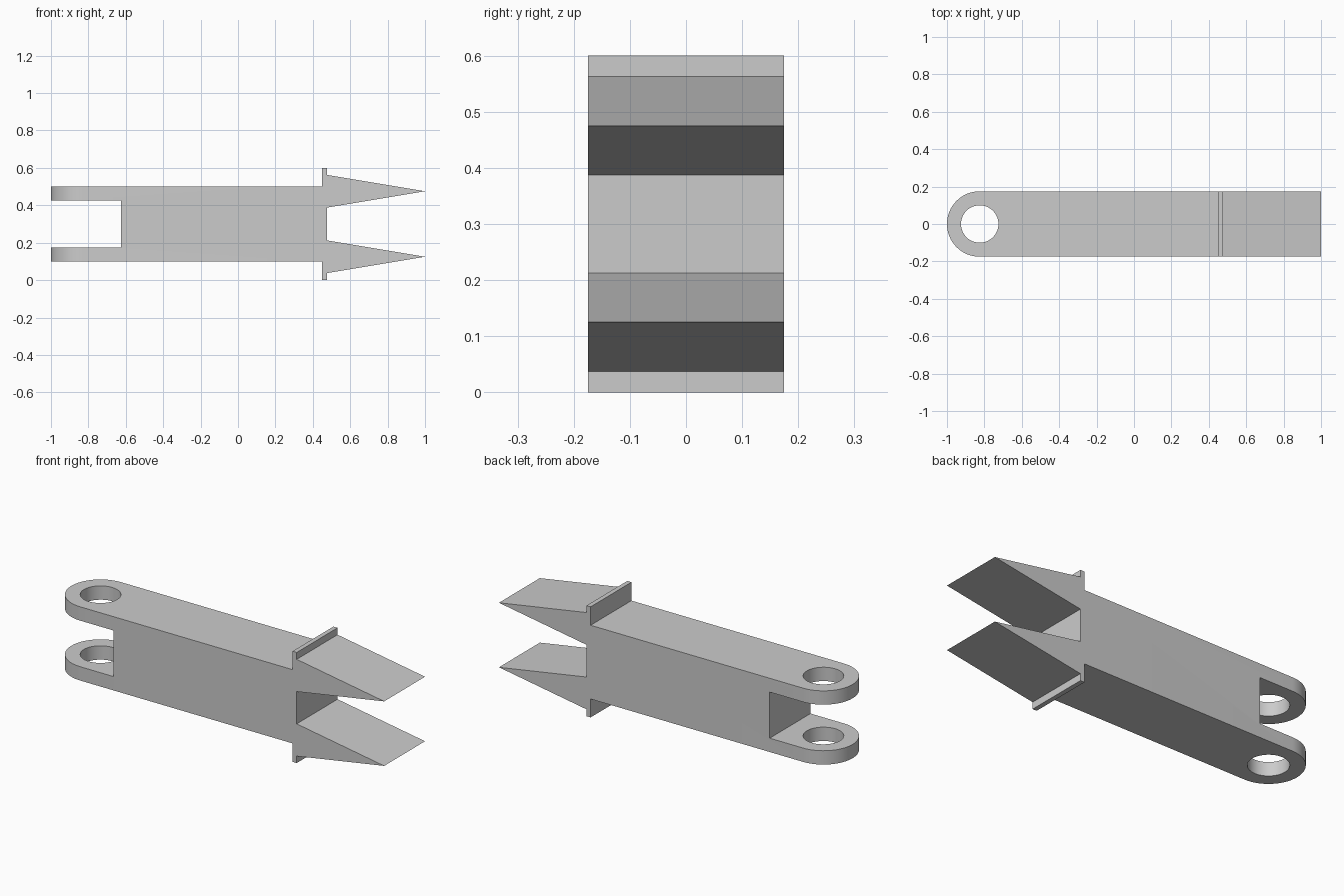
import bpy
import bmesh
from math import sin, cos, pi, radians

cube = bpy.data.objects.get("Cube")
if cube:
    bpy.data.objects.remove(cube, do_unlink=True)

HALF_WIDTH = 0.175
MID_Z = 0.3
PIN_X = -0.825
PIN_RADIUS = 0.1

grey = bpy.data.materials.new("plain grey")
grey.use_nodes = True
colour = (0.6, 0.6, 0.6, 1)
grey.diffuse_color = colour
grey.node_tree.nodes["Principled BSDF"].inputs["Base Color"].default_value = colour


def prism(name, points, direction):
    """Extrude a closed outline along a direction."""
    bm = bmesh.new()
    face = bm.faces.new([bm.verts.new(p) for p in points])
    extruded = bmesh.ops.extrude_face_region(bm, geom=[face])["geom"]
    verts = [v for v in extruded if isinstance(v, bmesh.types.BMVert)]
    bmesh.ops.translate(bm, verts=verts, vec=direction)
    bmesh.ops.recalc_face_normals(bm, faces=bm.faces)
    mesh = bpy.data.meshes.new(name)
    bm.to_mesh(mesh)
    bm.free()
    mesh.materials.append(grey)
    obj = bpy.data.objects.new(name, mesh)
    bpy.context.collection.objects.link(obj)
    return obj


def arc(radius, start, end, steps):
    return [(PIN_X + radius * cos(a), radius * sin(a), -0.2)
            for a in (start + (end - start) * i / steps for i in range(steps + 1))]


def cut(target, cutter, operation):
    bpy.context.view_layer.objects.active = target
    mod = target.modifiers.new(operation.lower(), "BOOLEAN")
    mod.operation = operation
    mod.solver = "EXACT"
    mod.object = cutter
    bpy.ops.object.modifier_apply(modifier=mod.name)
    bpy.data.objects.remove(cutter, do_unlink=True)


# Upper half of the side profile: fork arm, body, stop flange, wedge prong
upper = [(-0.625, 0.125), (-1.1, 0.125), (-1.1, 0.2), (0.45, 0.2), (0.45, 0.3),
         (0.475, 0.3), (0.475, 0.2625), (1, 0.175), (0.475, 0.0875)]
# The lower half mirrors it; the prongs are symmetric about their own axis
profile = upper + [(x, -z) for x, z in reversed(upper)]
link = prism("clevis_link", [(x, -0.25, MID_Z + z) for x, z in profile], (0, 0.5, 0))

# Trim to the rounded plan outline
outline = arc(HALF_WIDTH, pi / 2, 3 * pi / 2, 32)
outline += [(1.2, -HALF_WIDTH, -0.2), (1.2, HALF_WIDTH, -0.2)]
cut(link, prism("plan_trim", outline, (0, 0, 1)), "INTERSECT")

# Pin hole through both arms
hole = arc(PIN_RADIUS, 0, 2 * pi, 48)[:-1]
cut(link, prism("pin_cutter", hole, (0, 0, 1)), "DIFFERENCE")

bpy.ops.object.select_all(action="DESELECT")
link.select_set(True)
bpy.context.view_layer.objects.active = link
bpy.ops.object.shade_smooth_by_angle(angle=radians(30))
